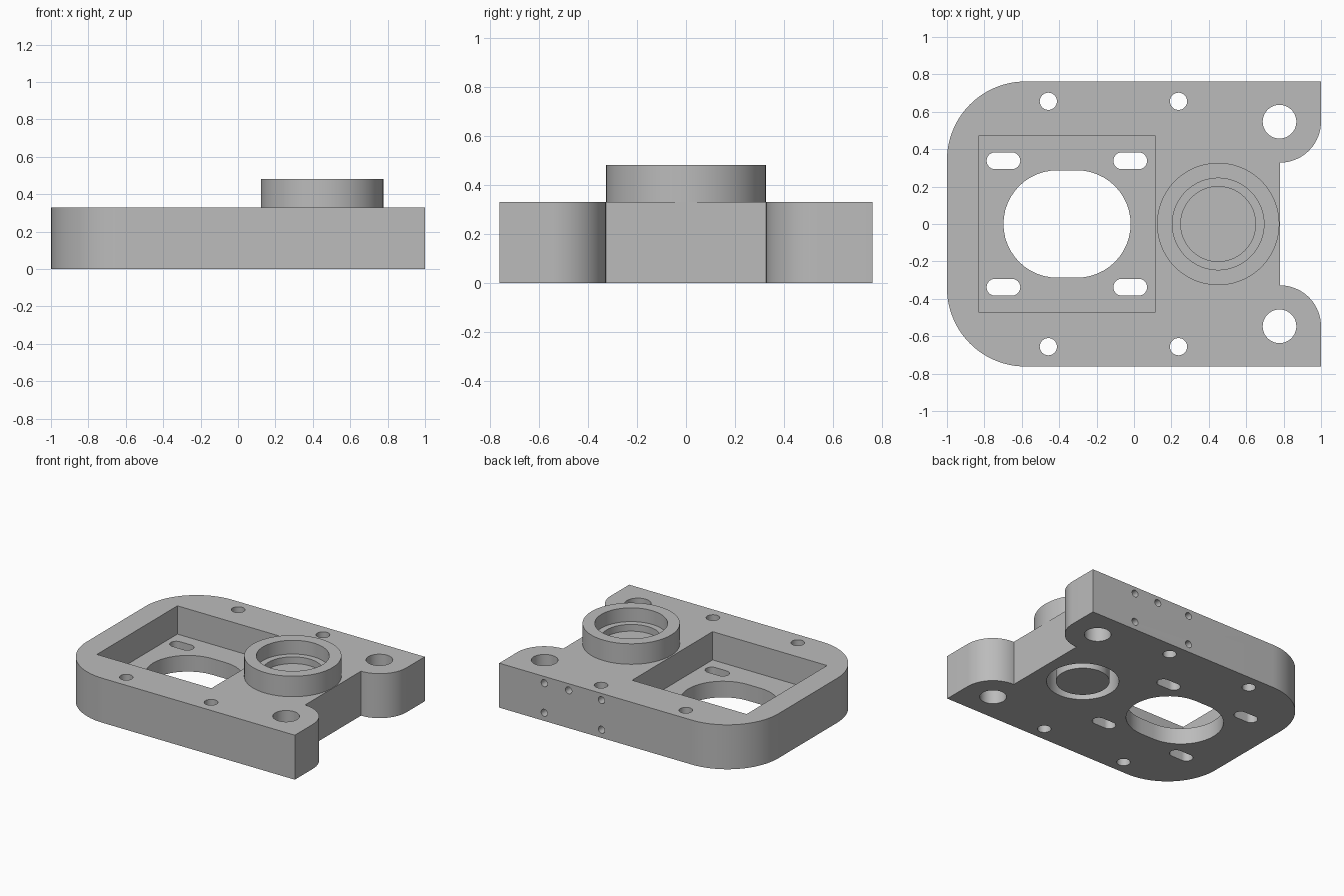
import bpy, bmesh
from math import cos, sin, pi, radians
from mathutils import Matrix, Vector

cube = bpy.data.objects.get("Cube")
if cube:
    bpy.data.objects.remove(cube, do_unlink=True)

# Single machined-metal colour
metal = bpy.data.materials.new("machined_grey")
metal.use_nodes = True
grey = (0.5, 0.5, 0.5, 1)
metal.diffuse_color = grey
metal.node_tree.nodes["Principled BSDF"].inputs["Base Color"].default_value = grey

HEIGHT = 0.33
BORE_X = 0.45


def make(name, bm):
    bmesh.ops.recalc_face_normals(bm, faces=bm.faces)
    mesh = bpy.data.meshes.new(name)
    bm.to_mesh(mesh)
    bm.free()
    mesh.materials.append(metal)
    obj = bpy.data.objects.new(name, mesh)
    bpy.context.collection.objects.link(obj)
    return obj


def arc(cx, cy, r, start, end, steps=24):
    angles = [radians(start + (end - start) * i / steps) for i in range(steps + 1)]
    return [(cx + r * cos(a), cy + r * sin(a)) for a in angles]


def prism(name, outline, z0, z1):
    bm = bmesh.new()
    face = bm.faces.new([bm.verts.new((x, y, z0)) for x, y in outline])
    top = bmesh.ops.extrude_face_region(bm, geom=[face])["geom"]
    verts = [v for v in top if isinstance(v, bmesh.types.BMVert)]
    bmesh.ops.translate(bm, verts=verts, vec=(0, 0, z1 - z0))
    return make(name, bm)


def ring(name, profile, x, sides=96):
    # Revolve a closed (radius, height) profile about a vertical axis
    bm = bmesh.new()
    loops = [[bm.verts.new((x + r * cos(2 * pi * i / sides), r * sin(2 * pi * i / sides), z))
              for r, z in profile] for i in range(sides)]
    n = len(profile)
    for i in range(sides):
        a, b = loops[i], loops[(i + 1) % sides]
        for j in range(n):
            k = (j + 1) % n
            bm.faces.new((a[j], b[j], b[k], a[k]))
    return make(name, bm)


def slot(cx, cy, half, r):
    return arc(cx + half, cy, r, -90, 90) + arc(cx - half, cy, r, 90, 270)


def circle(cx, cy, r):
    return arc(cx, cy, r, 0, 360, 48)[:-1]


def cut(target, cutter):
    cutter.hide_render = True
    mod = target.modifiers.new("cut", 'BOOLEAN')
    mod.operation = 'DIFFERENCE'
    mod.solver = 'EXACT'
    mod.object = cutter
    with bpy.context.temp_override(object=target, active_object=target):
        bpy.ops.object.modifier_apply(modifier=mod.name)
    bpy.data.objects.remove(cutter, do_unlink=True)


def drill(target, outline, z0=-0.1, z1=HEIGHT + 0.1):
    cut(target, prism("cutter", outline, z0, z1))


# Plate outline: rounded at one end, two lugs around a notch at the other
half = [(0.78, 0), (0.78, 0.328)]
half += arc(0.78, 0.548, 0.22, -90, 0)[1:]
half += [(1.0, 0.762)]
half += arc(-0.58, 0.342, 0.42, 90, 180)
outline = half[1:] + [(x, -y) for x, y in reversed(half[1:])]
plate = prism("mounting_plate", outline, 0, HEIGHT)

# Square motor pocket and its centre opening
drill(plate, [(-0.828, -0.472), (0.112, -0.472), (0.112, 0.472), (-0.828, 0.472)], 0.12)
drill(plate, slot(-0.358, 0, 0.053, 0.287))

# Adjustment slots, plate bolt holes and lug holes
for side in (-1, 1):
    for x in (-0.698, -0.02):
        drill(plate, slot(x, side * 0.338, 0.045, 0.045))
    for x in (-0.458, 0.238):
        drill(plate, circle(x, side * 0.656, 0.046))
    drill(plate, circle(0.778, side * 0.547, 0.09))

# Annular groove in the underside
cut(plate, ring("cutter", [(0.18, -0.1), (0.243, -0.1), (0.243, 0.24), (0.18, 0.24)], BORE_X))

# Blind screw holes in the back face
for x, z in ((0.63, 0.28), (0.43, 0.28), (0.16, 0.28), (0.63, 0.06), (0.16, 0.06)):
    bm = bmesh.new()
    turn = Matrix.Translation(Vector((x, 0.66, z))) @ Matrix.Rotation(pi / 2, 4, 'X')
    bmesh.ops.create_cone(bm, cap_ends=True, segments=32, radius1=0.026,
                          radius2=0.026, depth=0.4, matrix=turn)
    cut(plate, make("cutter", bm))

# Stepped bearing collar on top
collar = ring("bearing_collar", [(0.327, HEIGHT - 0.01), (0.327, 0.482), (0.245, 0.482),
                                 (0.245, 0.38), (0.2, 0.38), (0.2, HEIGHT - 0.01)], BORE_X)

# Smooth curved walls, keep machined edges crisp
for obj in (plate, collar):
    bpy.ops.object.select_all(action='DESELECT')
    obj.select_set(True)
    bpy.context.view_layer.objects.active = obj
    bpy.ops.object.shade_smooth_by_angle(angle=radians(30))
